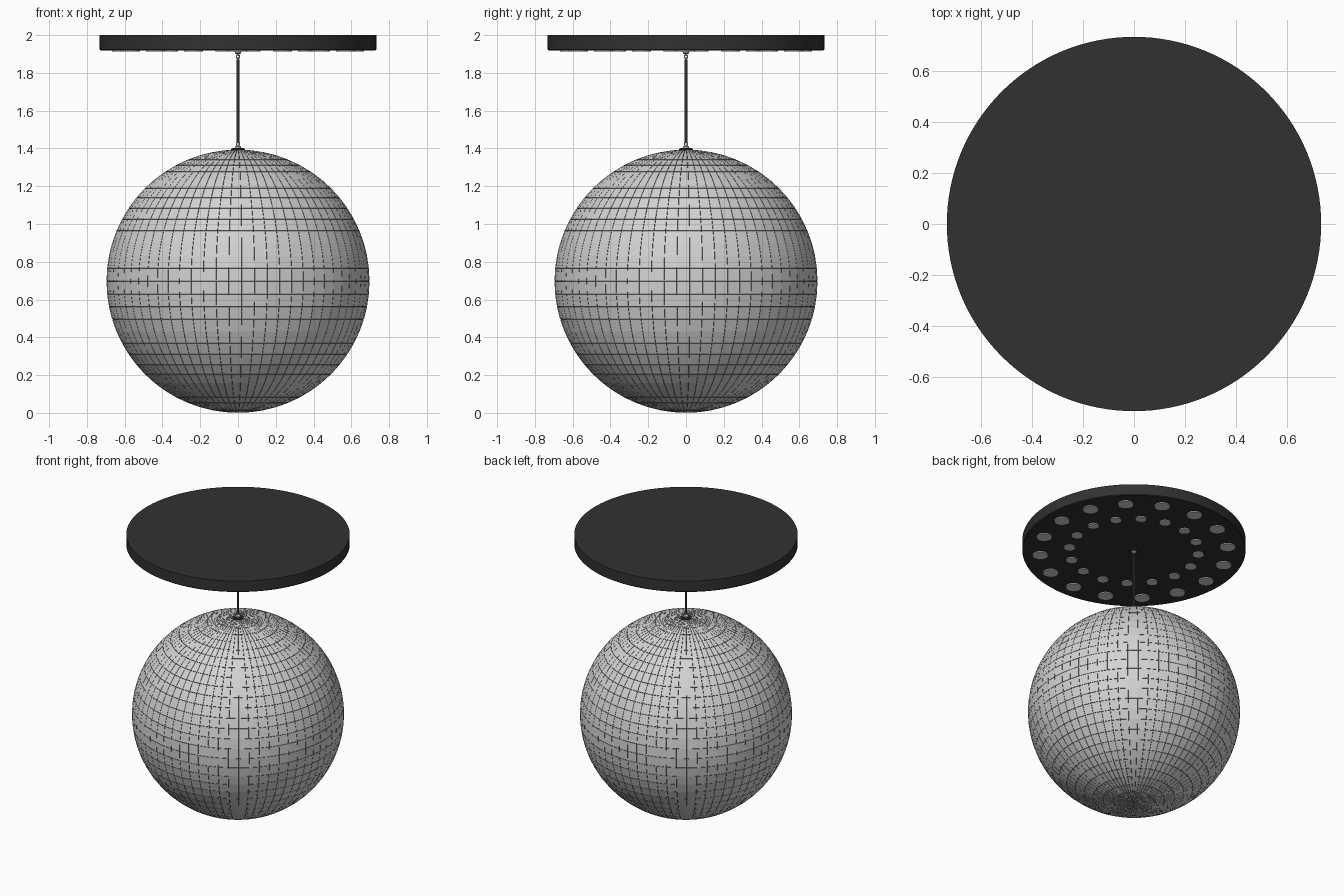
import bpy, bmesh, math
from mathutils import Matrix

if "Cube" in bpy.data.objects:
    bpy.data.objects.remove(bpy.data.objects["Cube"])


def material(name, v):
    m = bpy.data.materials.new(name)
    m.diffuse_color = (v, v, v, 1)
    m.use_nodes = True
    m.node_tree.nodes["Principled BSDF"].inputs["Base Color"].default_value = m.diffuse_color
    return m


BLACK = material("matte black", 0.031)
GROUT = material("dark grout", 0.095)
MIRROR = material("mirror grey", 0.65)
LENS = material("lens grey", 0.65)
METAL = material("brushed metal", 0.55)


def finish(bm, name, mats, smooth=True):
    me = bpy.data.meshes.new(name)
    bm.normal_update()
    bm.to_mesh(me)
    bm.free()
    ob = bpy.data.objects.new(name, me)
    bpy.context.collection.objects.link(ob)
    for m in mats:
        me.materials.append(m)
    if smooth:
        bpy.ops.object.select_all(action='DESELECT')
        ob.select_set(True)
        bpy.context.view_layer.objects.active = ob
        bpy.ops.object.shade_smooth_by_angle(angle=math.radians(30))
    return ob


def lathe(name, profile, mat, steps=32):
    """Spin an (r, z) profile around the vertical axis."""
    bm = bmesh.new()
    vs = [bm.verts.new((r, 0, z)) for r, z in profile]
    es = [bm.edges.new(p) for p in zip(vs, vs[1:])]
    bmesh.ops.spin(bm, geom=vs + es, cent=(0, 0, 0), axis=(0, 0, 1),
                   angle=2 * math.pi, steps=steps, use_merge=True)
    bmesh.ops.remove_doubles(bm, verts=bm.verts, dist=1e-5)
    bmesh.ops.recalc_face_normals(bm, faces=bm.faces)
    return finish(bm, name, [mat])


# Mirror ball: every face of a sphere becomes a raised tile with dark grout
R, SEG, ROWS, CZ = 0.693, 64, 32, 0.697
bm = bmesh.new()
bmesh.ops.create_uvsphere(bm, u_segments=SEG, v_segments=ROWS, radius=R)
rows = {}
for f in bm.faces:
    z = f.calc_center_median().z
    rows.setdefault(round(z, 4), []).append(f)
for z, faces in rows.items():
    width = 2 * math.pi * math.sqrt(max(R * R - z * z, 0)) / SEG
    rim = bmesh.ops.inset_individual(bm, faces=faces, depth=0.0035,
                                     thickness=min(0.0008, 0.1 * width),
                                     use_even_offset=True)["faces"]
    for f in rim:
        f.material_index = 1
bmesh.ops.transform(bm, verts=bm.verts, matrix=Matrix.Translation((0, 0, CZ))
                    @ Matrix.Rotation(math.radians(1.65), 4, 'Z'))
finish(bm, "mirror_ball", [MIRROR, GROUT], smooth=False)

# Ceiling plate with a small lower bevel
lathe("ceiling_plate", [(0, 2.0), (0.733, 2.0), (0.733, 1.924), (0.728, 1.919),
                        (0, 1.919)], BLACK, 128)

# Two rings of spot lamps below the plate, offset by half a step
for name, ring, rad, phase in (("outer_lamps", 0.617, 0.051, 0),
                               ("inner_lamps", 0.425, 0.037, 11.25)):
    bm = bmesh.new()
    for i in range(16):
        a = math.radians(phase + 22.5 * i)
        bmesh.ops.create_cone(
            bm, cap_ends=True, segments=32, radius1=rad, radius2=rad,
            depth=0.014, matrix=Matrix.Translation(
                (ring * math.cos(a), ring * math.sin(a), 1.919)))
    finish(bm, name, [LENS])

# Hanging rod and its fittings
lathe("hanging_rod", [(0, 1.43), (0.0075, 1.43), (0.0075, 1.872), (0, 1.872)],
      BLACK, 16)
lathe("ball_cap", [(0, 1.38), (0.036, 1.38), (0.036, 1.398), (0.03, 1.403),
                   (0, 1.403)], BLACK)
lathe("plate_rose", [(0, 1.92), (0.036, 1.92), (0.034, 1.912), (0, 1.912)],
      BLACK)
lathe("lower_ferrule", [(0, 1.402), (0.018, 1.402), (0.016, 1.41),
                        (0.009, 1.414), (0, 1.414)], METAL)
lathe("upper_ferrule", [(0, 1.913), (0.018, 1.913), (0.016, 1.904),
                        (0.009, 1.899), (0, 1.899)], METAL)

# Hanging loops at both ends of the rod
for name, z in (("lower_loop", 1.423), ("upper_loop", 1.886)):
    bpy.ops.mesh.primitive_torus_add(
        major_radius=0.011, minor_radius=0.0035, major_segments=20,
        minor_segments=8, location=(0, 0, z),
        rotation=(math.pi / 2, 0, math.radians(45)))
    ob = bpy.context.object
    ob.name = name
    ob.data.materials.append(METAL)
    bpy.ops.object.shade_smooth_by_angle()
